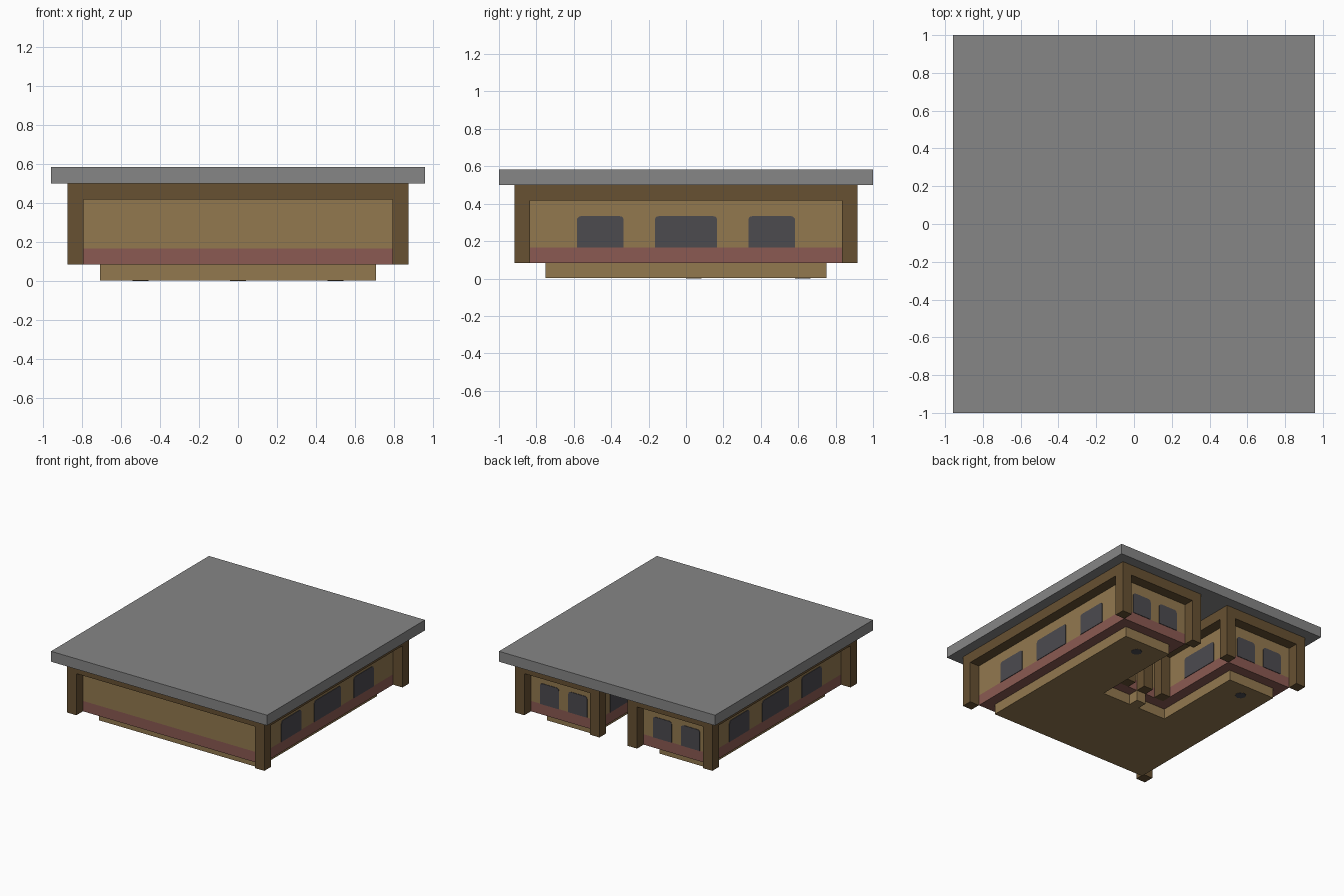
import bpy
import bmesh
import math

if "Cube" in bpy.data.objects:
    bpy.data.objects.remove(bpy.data.objects["Cube"], do_unlink=True)

U = 1 / 24  # building module


def material(name, rgb):
    m = bpy.data.materials.new(name)
    m.use_nodes = True
    m.diffuse_color = (*rgb, 1)
    m.node_tree.nodes["Principled BSDF"].inputs["Base Color"].default_value = (*rgb, 1)
    return m


ROOF = material("roof grey", (0.24, 0.24, 0.24))
WALL = material("tan plaster", (0.29, 0.19, 0.078))
TRIM = material("brown timber", (0.135, 0.082, 0.032))
BAND = material("brick red", (0.258, 0.102, 0.084))
GLASS = material("dark glass", (0.072, 0.069, 0.078))


def prism(name, outline, depth, mat, place=lambda a, b, c: (a, b, c)):
    """Extrude a 2D outline between two depths; place maps it into the model, in modules."""
    bm = bmesh.new()
    rings = [[bm.verts.new([v * U for v in place(a, b, c)]) for a, b in outline] for c in depth]
    bm.faces.new(rings[0])
    bm.faces.new(rings[1])
    n = len(outline)
    for i in range(n):
        j = (i + 1) % n
        bm.faces.new((rings[0][i], rings[0][j], rings[1][j], rings[1][i]))
    bmesh.ops.recalc_face_normals(bm, faces=bm.faces)
    mesh = bpy.data.meshes.new(name)
    bm.to_mesh(mesh)
    bm.free()
    mesh.materials.append(mat)
    obj = bpy.data.objects.new(name, mesh)
    bpy.context.collection.objects.link(obj)
    return obj


def box(name, x0, x1, y0, y1, z0, z1, mat):
    return prism(name, [(x0, y0), (x1, y0), (x1, y1), (x0, y1)], (z0, z1), mat)


def u_plan(w, d, gap, notch):
    """U-shaped plan, open to the back."""
    return [(-w, -d), (w, -d), (w, d), (gap, d), (gap, notch),
            (-gap, notch), (-gap, d), (-w, d)]


def window(name, centre, width, place):
    """Thin pane with rounded upper corners."""
    r, h = 0.5, width / 2
    outline = [(centre - h, 4), (centre + h, 4)]
    for side, angles in ((1, (0, 30, 60, 90)), (-1, (90, 60, 30, 0))):
        for t in map(math.radians, angles):
            outline.append((centre + side * (h - r + r * math.cos(t)), 8 - r + r * math.sin(t)))
    prism(name, outline, (-0.02, 0.1), GLASS, place)


# Stepped U-shaped body: footing, red band, walls, beam and flat roof
prism("footing", u_plan(17, 18, 7, 0), (0.04, 2), WALL)
prism("plinth_band", u_plan(19, 20, 5, 2), (2, 4), BAND)
prism("walls", u_plan(19, 20, 5, 2), (4, 10), WALL)
prism("eaves_beam", u_plan(21, 22, 3, 4), (10, 12), TRIM)
box("roof_slab", -23, 23, -24, 24, 12, 14, ROOF)

# Entrance step and post at the end of the courtyard
box("entrance_step", -1, 1, 0, 2, 0, 2, WALL)
box("entrance_post", -1, 1, 2, 4, 2, 10, TRIM)

for s, side in ((1, "left"), (-1, "right")):
    # Corner posts, outside and around the courtyard
    for name, x, y in (("front_post", 20, -21), ("back_post", 20, 21),
                       ("courtyard_mouth_post", 4, 21), ("courtyard_inner_post", 4, 3)):
        box(f"{name}_{side}", s * x - 1, s * x + 1, y - 1, y + 1, 2, 10, TRIM)

    # Long side windows
    for i, (y, w) in enumerate(((-11, 6), (0, 8), (11, 6))):
        window(f"side_window_{side}_{i}", y, w, lambda a, b, c: (s * (19 + c), a, b))
    # Back windows of each wing
    for i, x in enumerate((9, 15)):
        window(f"back_window_{side}_{i}", s * x, 4, lambda a, b, c: (a, 20 + c, b))
    # Courtyard window of each wing
    window(f"courtyard_window_{side}", 12, 8, lambda a, b, c: (s * (5 - c), a, b))

    # Small round plates under the footing
    ring = [(s * 12 + math.cos(k * math.pi / 4), 15 + math.sin(k * math.pi / 4)) for k in range(8)]
    prism(f"foot_plate_{side}", ring, (0, 0.1), GLASS)
